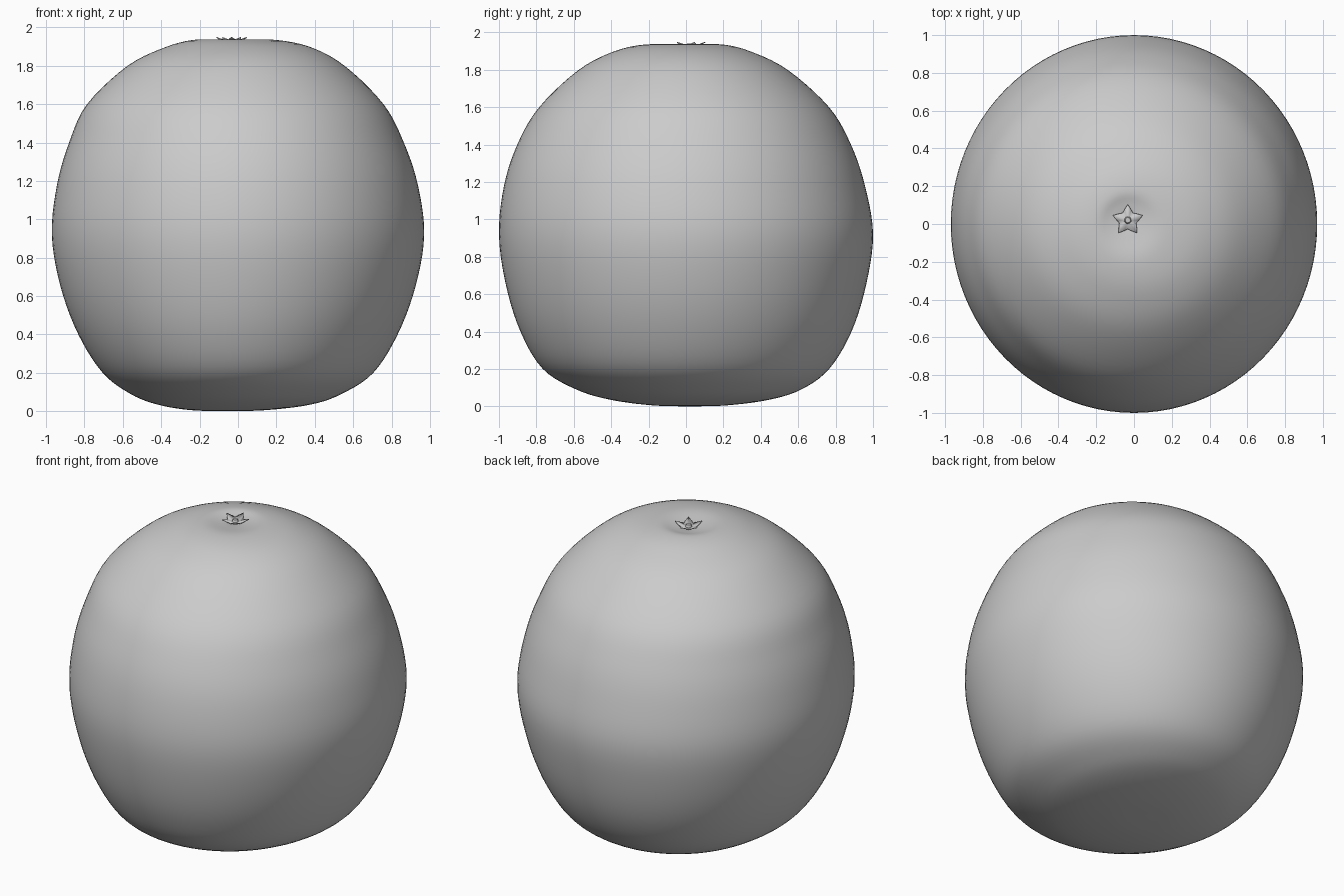
import bpy
import bmesh
import math
from mathutils import Vector

cube = bpy.data.objects.get("Cube")
if cube:
    bpy.data.objects.remove(cube, do_unlink=True)

grey = bpy.data.materials.new("plain grey")
grey.use_nodes = True
grey.diffuse_color = (0.6, 0.6, 0.6, 1)
grey.node_tree.nodes["Principled BSDF"].inputs["Base Color"].default_value = (0.6, 0.6, 0.6, 1)

STEM = Vector((-0.033, 0.02, 1.91))


def finish(bm, name, angle):
    bmesh.ops.recalc_face_normals(bm, faces=bm.faces[:])
    mesh = bpy.data.meshes.new(name)
    bm.to_mesh(mesh)
    bm.free()
    obj = bpy.data.objects.new(name, mesh)
    bpy.context.collection.objects.link(obj)
    mesh.materials.append(grey)
    bpy.ops.object.select_all(action='DESELECT')
    obj.select_set(True)
    bpy.context.view_layer.objects.active = obj
    bpy.ops.object.shade_smooth_by_angle(angle=math.radians(angle))
    return obj


def smooth_profile(points, steps):
    """Catmull-Rom curve through the profile points."""
    pts = [Vector(p) for p in points]
    pts = [2 * pts[0] - pts[1]] + pts + [2 * pts[-1] - pts[-2]]
    curve = []
    for a, b, c, d in zip(pts, pts[1:], pts[2:], pts[3:]):
        for i in range(steps):
            t = i / steps
            curve.append(b + 0.5 * t * ((c - a) + t * ((2 * a - 5 * b + 4 * c - d)
                                                      + t * (3 * (b - c) + d - a))))
    return curve + [pts[-2]]


# Fruit body: height, x radius, y radius, x centre, y centre
profile = [
    (0.0, 0.0, 0.0, -0.06, 0.02), (0.006, 0.2, 0.2, -0.05, 0.02),
    (0.035, 0.4, 0.42, -0.02, 0.02), (0.09, 0.55, 0.6, -0.01, 0.015),
    (0.2, 0.705, 0.765, 0, 0), (0.4, 0.832, 0.885, 0, 0),
    (0.65, 0.925, 0.963, 0, 0), (0.92, 0.97, 1.0, 0, 0),
    (1.18, 0.94, 0.965, -0.003, -0.008), (1.4, 0.872, 0.892, -0.008, -0.01),
    (1.6, 0.772, 0.775, -0.014, -0.01), (1.8, 0.565, 0.558, -0.01, -0.015),
    (1.9, 0.37, 0.36, 0, -0.02), (1.936, 0.2, 0.2, -0.02, -0.01),
    (1.925, 0.09, 0.09, -0.033, 0.015), (1.91, 0.0, 0.0, -0.033, 0.02),
]
SEGMENTS = 96
rings = smooth_profile(profile, 5)
bm = bmesh.new()
previous = None
for z, rx, ry, cx, cy in rings[1:-1]:
    ring = []
    for i in range(SEGMENTS):
        a = math.tau * i / SEGMENTS
        ring.append(bm.verts.new((cx + rx * math.cos(a), cy + ry * math.sin(a), max(z, 0))))
    if previous:
        for i in range(SEGMENTS):
            j = (i + 1) % SEGMENTS
            bm.faces.new((previous[i], previous[j], ring[j], ring[i]))
    else:
        first = ring
    previous = ring
for ring, end in ((first, rings[0]), (previous, rings[-1])):
    pole = bm.verts.new((end[3], end[4], end[0]))
    for i in range(SEGMENTS):
        bm.faces.new((pole, ring[i], ring[(i + 1) % SEGMENTS]))
finish(bm, "fruit_body", 60)

# Calyx: five-pointed cup with upturned tips
bm = bmesh.new()
centre = bm.verts.new(STEM + Vector((0, 0, 0.008)))
rim = []
for k in range(20):
    radius, lift = ((0.082, 0.04), (0.058, 0.028), (0.046, 0.02), (0.058, 0.028))[k % 4]
    a = math.pi / 2 + math.tau * k / 20
    rim.append(bm.verts.new(STEM + Vector((radius * math.cos(a), radius * math.sin(a), lift))))
for k in range(20):
    bm.faces.new((centre, rim[k], rim[(k + 1) % 20]))
calyx = finish(bm, "calyx", 40)
thickness = calyx.modifiers.new("thickness", 'SOLIDIFY')
thickness.thickness = 0.005

# Stem stub in the middle of the calyx
bm = bmesh.new()
bmesh.ops.create_cone(bm, cap_ends=True, segments=10, radius1=0.024, radius2=0.014, depth=0.03)
bmesh.ops.translate(bm, verts=bm.verts[:], vec=STEM + Vector((0, 0, 0.015)))
finish(bm, "stem_stub", 30)
